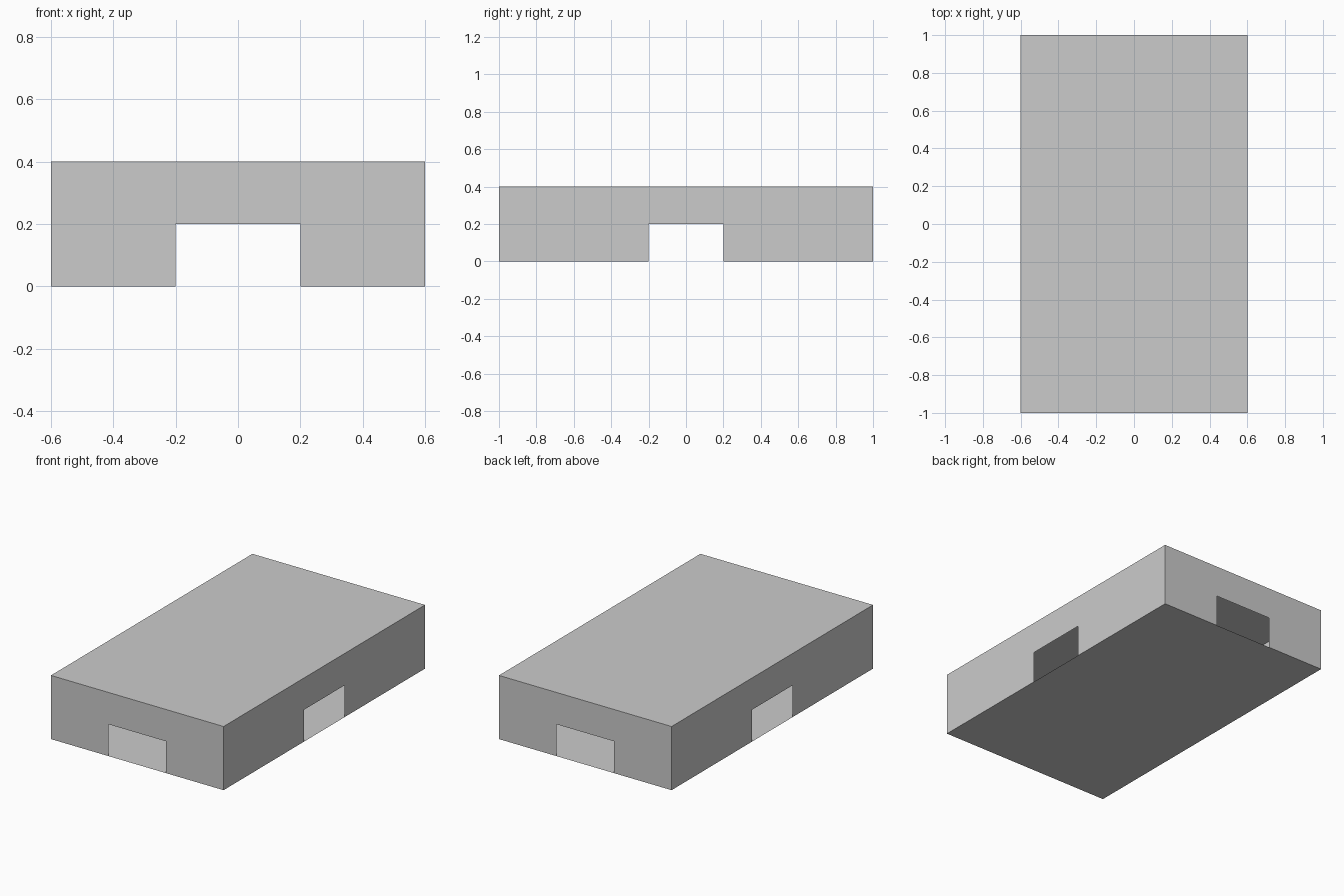
import bpy
from math import pi
from mathutils import Matrix, Vector

if "Cube" in bpy.data.objects:
    bpy.data.objects.remove(bpy.data.objects["Cube"])

W, L, H = 1.2, 2.0, 0.4      # overall width, length, height
GAP, GAP_H = 0.2, 0.2        # half-width and height of the openings


def sheet(name, points):
    """One flat, thin panel; points run counter-clockwise seen from outside."""
    mesh = bpy.data.meshes.new(name)
    mesh.from_pydata([tuple(p) for p in points], [], [range(len(points))])
    obj = bpy.data.objects.new(name, mesh)
    bpy.context.collection.objects.link(obj)
    return obj


def wall(name, length, offset, angle):
    """Upright panel with a doorway notch, turned to its side of the box."""
    h = length / 2
    outline = [(-h, 0), (-GAP, 0), (-GAP, GAP_H), (GAP, GAP_H),
               (GAP, 0), (h, 0), (h, H), (-h, H)]
    turn = Matrix.Rotation(angle, 4, 'Z')
    return sheet(name, [turn @ Vector((x, -offset, z)) for x, z in outline])


# Roof and floor
rect = [(-W / 2, -L / 2), (W / 2, -L / 2), (W / 2, L / 2), (-W / 2, L / 2)]
sheet("roof", [(x, y, H) for x, y in rect])
sheet("floor", [(x, y, 0) for x, y in reversed(rect)])

# Four thin walls, each with a central opening at floor level
wall("front_wall", W, L / 2, 0)
wall("right_wall", L, W / 2, pi / 2)
wall("back_wall", W, L / 2, pi)
wall("left_wall", L, W / 2, -pi / 2)
